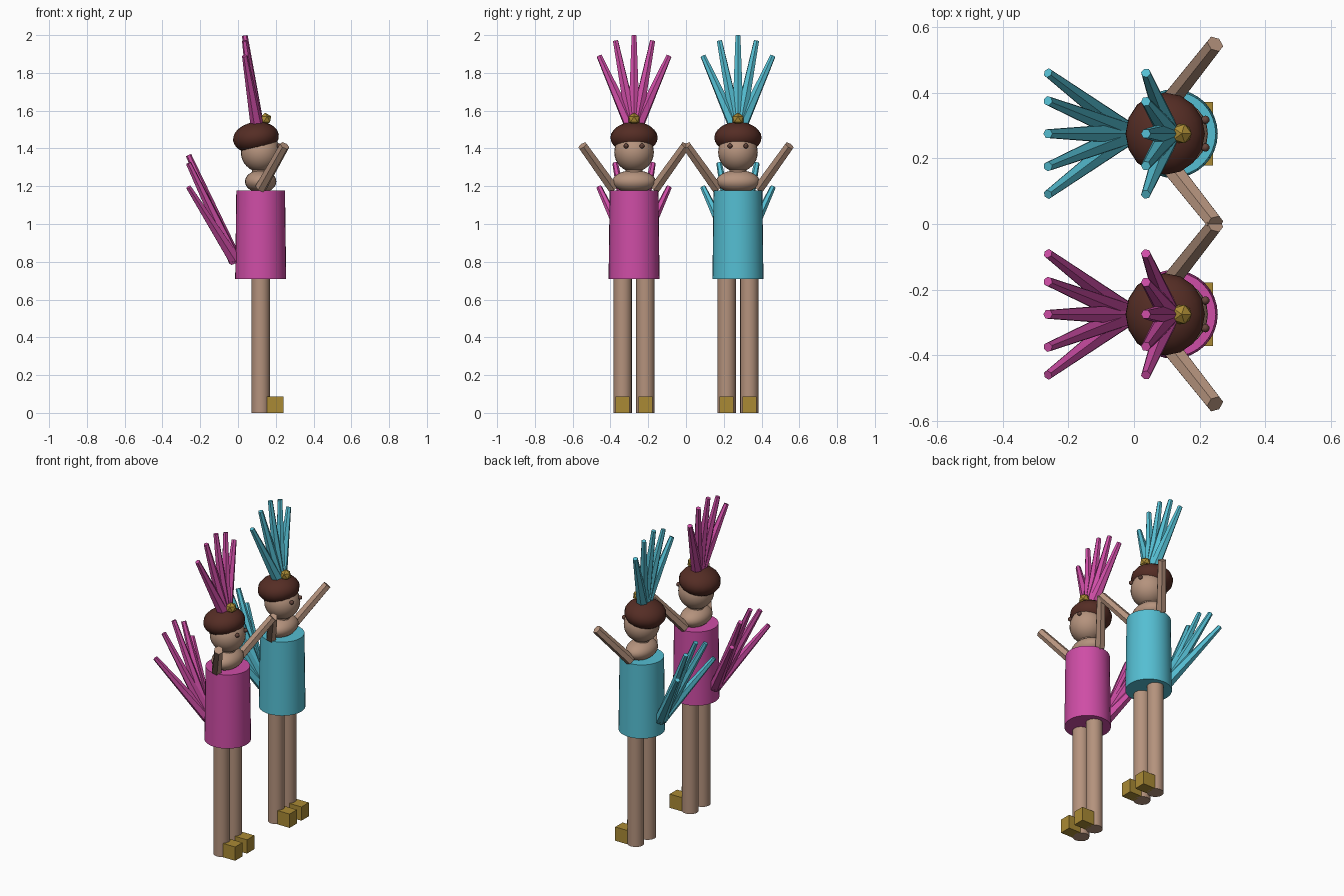
import bpy, math
from mathutils import Vector

if "Cube" in bpy.data.objects:
    bpy.data.objects.remove(bpy.data.objects["Cube"])


def material(name, rgb):
    m = bpy.data.materials.new(name)
    m.diffuse_color = (*rgb, 1)
    m.use_nodes = True
    m.node_tree.nodes["Principled BSDF"].inputs["Base Color"].default_value = m.diffuse_color
    return m


PINK = material("pink", (0.62, 0.074, 0.38))
TEAL = material("teal", (0.09, 0.515, 0.645))
SKIN = material("skin", (0.46, 0.29, 0.205))
HAIR = material("dark_brown", (0.09, 0.026, 0.018))
EYE = material("eye_brown", (0.13, 0.06, 0.045))
GOLD = material("gold", (0.40, 0.255, 0.035))


def finish(name, mat, smooth=True):
    ob = bpy.context.object
    ob.name = name
    ob.data.materials.append(mat)
    if smooth:
        bpy.ops.object.shade_smooth_by_angle(angle=math.radians(35))
    return ob


def rod(name, a, b, r1, r2, sides, mat, smooth=True):
    """Tapered rod running from point a to point b."""
    a, b = Vector(a), Vector(b)
    d = b - a
    bpy.ops.mesh.primitive_cone_add(vertices=sides, radius1=r1, radius2=r2,
                                    depth=d.length, location=(a + b) / 2,
                                    rotation=d.to_track_quat('Z', 'Y').to_euler())
    return finish(name, mat, smooth)


def ball(name, loc, radii, mat, seg=24, rings=16, tilt=0):
    bpy.ops.mesh.primitive_uv_sphere_add(segments=seg, ring_count=rings, radius=1,
                                         location=loc, rotation=(0, tilt, 0))
    bpy.context.object.scale = radii
    return finish(name, mat)


def box(name, loc, size, mat):
    bpy.ops.mesh.primitive_cube_add(size=1, location=loc)
    bpy.context.object.scale = size
    return finish(name, mat, False)


X = 0.12  # body axis

# Fan layout: sideways offset of each tip, and its drop below the middle tip
HEAD_FAN = [(-0.185, 1.89), (-0.098, 1.97), (0, 1.998), (0.098, 1.97), (0.185, 1.89)]
TAIL_FAN = [(-0.185, 1.195), (-0.1, 1.322), (0, 1.365), (0.1, 1.322), (0.185, 1.195)]


def dancer(tag, y, dress):
    # Dress, chest, neck
    rod(tag + "_dress", (X, y, 0.71), (X, y, 1.178), 0.135, 0.129, 32, dress)
    ball(tag + "_shoulders", (X, y, 1.225), (0.083, 0.115, 0.06), SKIN)
    rod(tag + "_neck", (X, y, 1.2), (X, y, 1.32), 0.045, 0.045, 16, SKIN)

    # Head and hair
    ball(tag + "_head", (X, y, 1.38), (0.105, 0.105, 0.105), SKIN)
    ball(tag + "_hair", (0.095, y, 1.457), (0.122, 0.125, 0.083), HAIR, 16, 12,
         math.radians(-8))

    # Crown jewel
    bpy.ops.mesh.primitive_ico_sphere_add(subdivisions=1, radius=0.034,
                                          location=(0.145, y, 1.555))
    finish(tag + "_jewel", GOLD, False)

    # Paired parts
    for s, side in ((-1, "right"), (1, "left")):
        rod(f"{tag}_{side}_leg", (X, y + s * 0.06, 0), (X, y + s * 0.06, 0.73),
            0.049, 0.049, 16, SKIN)
        box(f"{tag}_{side}_shoe", (0.197, y + s * 0.06, 0.044), (0.086, 0.074, 0.088), GOLD)
        rod(f"{tag}_{side}_arm", (X, y + s * 0.112, 1.19), (0.247, y + s * 0.273, 1.415),
            0.031, 0.027, 6, SKIN, False)
        ball(f"{tag}_{side}_eye", (0.217, y + s * 0.042, 1.413), (0.013,) * 3, EYE, 10, 8)

    # Feather fans on the head and the back
    for i, (dy, z) in enumerate(HEAD_FAN):
        rod(f"{tag}_head_feather_{i}", (0.108, y, 1.48), (0.036, y + dy, z),
            0.037, 0.015, 6, dress, False)
    for i, (dy, z) in enumerate(TAIL_FAN):
        rod(f"{tag}_tail_feather_{i}", (-0.014, y, 0.805), (-0.262, y + dy, z),
            0.036, 0.015, 6, dress, False)


dancer("pink_dancer", -0.275, PINK)
dancer("teal_dancer", 0.275, TEAL)
